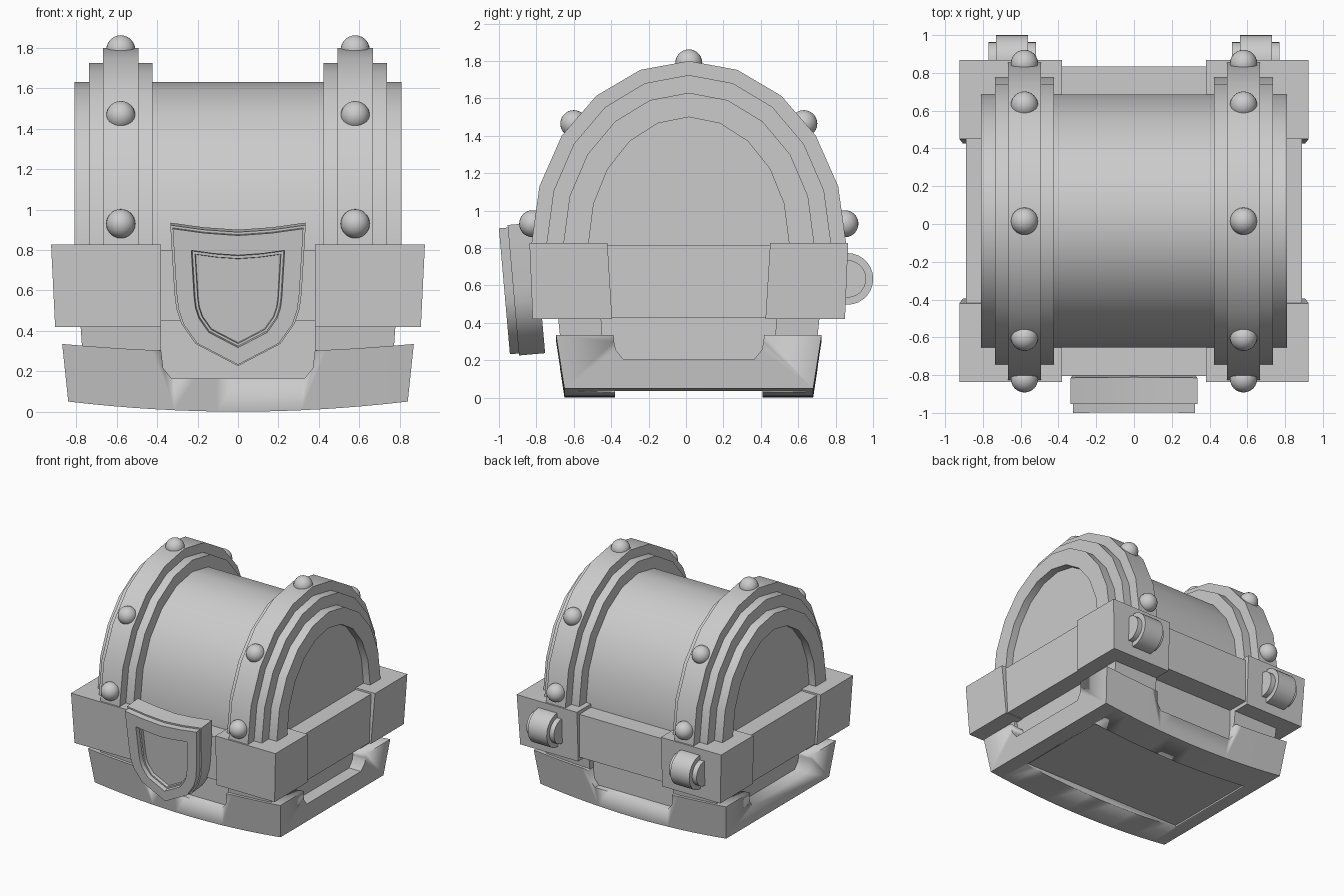
import bpy, bmesh
from math import sin, cos, pi, radians
from mathutils import Matrix, Vector

cube = bpy.data.objects.get("Cube")
if cube:
    bpy.data.objects.remove(cube, do_unlink=True)

GREY = (0.6, 0.6, 0.6, 1)
mat = bpy.data.materials.new("plain grey")
mat.use_nodes = True
mat.diffuse_color = GREY
mat.node_tree.nodes["Principled BSDF"].inputs["Base Color"].default_value = GREY

CY = 0.015  # the chest body sits slightly behind the origin


def finish(name, bm, angle=32):
    bmesh.ops.recalc_face_normals(bm, faces=bm.faces)
    mesh = bpy.data.meshes.new(name)
    bm.to_mesh(mesh)
    bm.free()
    mesh.materials.append(mat)
    mesh.shade_smooth()
    mesh.set_sharp_from_angle(angle=radians(angle))
    obj = bpy.data.objects.new(name, mesh)
    bpy.context.collection.objects.link(obj)
    return obj


def loft(name, loops, angle=32):
    """Skin a row of matching closed loops and cap both ends."""
    bm = bmesh.new()
    rows = [[bm.verts.new(p) for p in loop] for loop in loops]
    for a, b in zip(rows, rows[1:]):
        for i in range(len(a)):
            j = (i + 1) % len(a)
            bm.faces.new((a[i], a[j], b[j], b[i]))
    bm.faces.new(rows[0])
    bm.faces.new(rows[-1])
    return finish(name, bm, angle)


def rect(x0, x1, y0, y1, z):
    return [(x0, y0, z), (x1, y0, z), (x1, y1, z), (x0, y1, z)]


def block(name, x, y, z0, z1):
    return loft(name, [rect(-x, x, CY - y, CY + y, z) for z in (z0, z1)])


def arch(x, half, top, n=10):
    """Half-ellipse section of the lid at a given x."""
    spring = 0.83
    pts = [(x, CY + half * cos(pi * i / n), spring + (top - spring) * sin(pi * i / n))
           for i in range(n + 1)]
    return [(x, CY + half, 0.75)] + pts + [(x, CY - half, 0.75)]


def subtract(obj, cutters):
    for c in cutters:
        c.hide_render = True
        mod = obj.modifiers.new("cut", 'BOOLEAN')
        mod.object = c
        mod.solver = 'EXACT'
    deps = bpy.context.evaluated_depsgraph_get()
    mesh = bpy.data.meshes.new_from_object(obj.evaluated_get(deps))
    obj.modifiers.clear()
    obj.data = mesh
    for c in cutters:
        bpy.data.objects.remove(c, do_unlink=True)


# Base with curved underside, notched on all four sides
slices = []
for i in range(17):
    t = i / 8 - 1
    slices.append([(0.84 * t, CY - 0.665, 0.05 * t * t), (0.84 * t, CY + 0.665, 0.05 * t * t),
                   (0.87 * t, CY + 0.71, 0.295 + 0.04 * t * t),
                   (0.87 * t, CY - 0.71, 0.295 + 0.04 * t * t)])
base = loft("base", slices)


def notch(half, floor, along_x):
    prof = [(half + 0.01, 0.5), (half, 0.3), (half - 0.01, floor + 0.05), (half - 0.05, floor)]
    prof += [(-u, z) for u, z in reversed(prof)]
    if along_x:
        loops = [[(x, u + CY, z) for u, z in prof] for x in (-1.2, 1.2)]
    else:
        loops = [[(u, y, z) for u, z in prof] for y in (-1.2, 1.2)]
    return loft("notch_cutter", loops)


subtract(base, [notch(0.38, 0.165, False), notch(0.4, 0.205, True),
                block("recess_cutter", 0.72, 0.395, -0.2, 0.05)])

# Box body between base and rim
block("body", 0.75, 0.64, 0.1, 0.6)

# Rim band: recessed strips with tapered corner blocks
block("rim_strip", 0.885, 0.82, 0.45, 0.80)
block("rim_sides", 0.89, 0.5, 0.425, 0.815)
for sx, side in ((1, "left"), (-1, "right")):
    for sy, end in ((1, "back"), (-1, "front")):
        def corner(x, y, ix, iy, z):
            return [(sx * u, CY + sy * v, z) for u, v in ((ix, iy), (x, iy), (x, y), (ix, y))]
        loft(f"rim_corner_{end}_{side}", [corner(0.905, 0.835, 0.38, 0.41, 0.42),
                                          corner(0.925, 0.852, 0.38, 0.435, 0.828)])
        loft(f"body_post_{end}_{side}", [corner(0.76, 0.67, 0.38, 0.45, 0.15),
                                         corner(0.78, 0.70, 0.38, 0.47, 0.44)])

# Barrel lid with recessed end panels
INNER, OUTER = (0.535, 1.5), (0.67, 1.63)
loft("lid", [arch(-0.75, *INNER), arch(-0.81, *INNER), arch(-0.81, *OUTER),
             arch(0.81, *OUTER), arch(0.81, *INNER), arch(0.75, *INNER)])


def cylinder_x(name, radius, width, centre):
    bm = bmesh.new()
    bmesh.ops.create_cone(bm, cap_ends=True, segments=28, radius1=radius, radius2=radius,
                          depth=width, matrix=Matrix.Translation(centre) @ Matrix.Rotation(pi / 2, 4, 'Y'))
    finish(name, bm)


# Straps, rivets and hinges on each side
for s, side in ((1, "left"), (-1, "right")):
    x = 0.58 * s
    loft(f"strap_flange_{side}", [arch(x + d, 0.76, 1.725) for d in (-0.157, 0.157)])
    loft(f"strap_{side}", [arch(x + d, 0.84, 1.80) for d in (-0.087, 0.087)])
    for k, (y, z) in enumerate(((-0.835, 0.93), (-0.615, 1.465), (0, 1.79), (0.615, 1.465), (0.835, 0.93))):
        bm = bmesh.new()
        bmesh.ops.create_uvsphere(bm, u_segments=24, v_segments=14, radius=0.072,
                                  matrix=Matrix.Translation((x, CY + y, z)))
        finish(f"rivet_{side}_{k + 1}", bm)
    cylinder_x(f"hinge_pin_{side}", 0.1, 0.25, (0.645 * s, 0.863, 0.635))
    cylinder_x(f"hinge_barrel_{side}", 0.138, 0.17, (0.645 * s, 0.863, 0.635))

# Shield-shaped lock plate, tilted, with stepped recess
half = [(0.335, 0.935), (0.315, 0.6), (0.305, 0.52), (0.28, 0.445), (0.21, 0.345)]
outline = [(0, 0.9), (0.17, 0.912)] + half + [(0, 0.235)]
outline += [(-u, z) for u, z in reversed(half)] + [(-0.17, 0.912)]
TILT = Matrix.Rotation(radians(5), 3, 'X')


def shield(scale, depth):
    mid = 0.543
    return [Vector((0, -0.80, mid)) + TILT @ Vector((u * scale, -depth, (z - mid) * scale))
            for u, z in outline]


loft("lock_plate", [shield(s, d) for s, d in (
    (1, -0.02), (1, 0.12), (0.965, 0.12), (0.965, 0.168), (0.69, 0.168),
    (0.675, 0.135), (0.635, 0.135), (0.625, 0.11))], 28)
